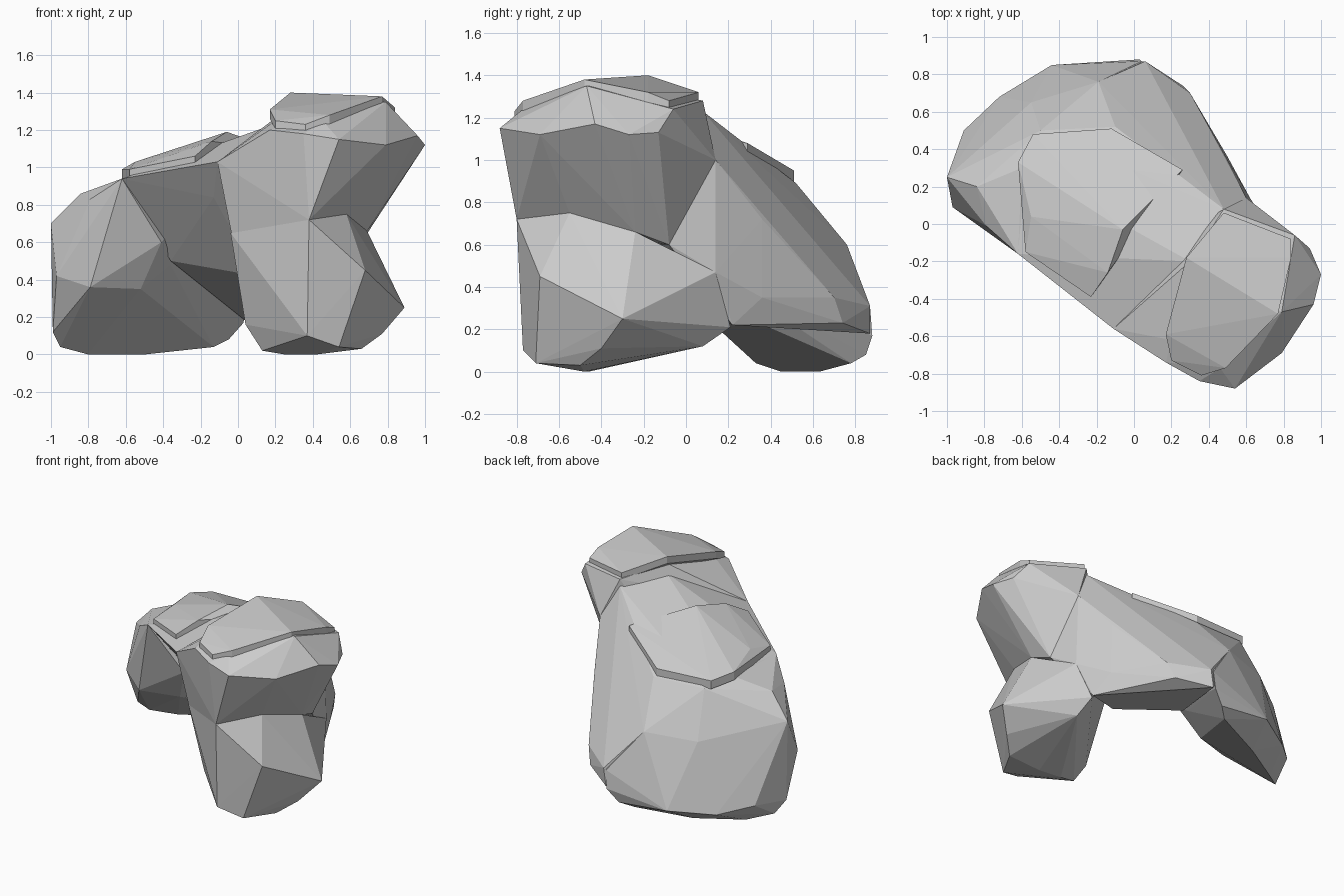
import bpy, bmesh


def hull(name, points):
    """Faceted stone chunk: convex hull around a few corner points."""
    bm = bmesh.new()
    for p in points:
        bm.verts.new(p)
    res = bmesh.ops.convex_hull(bm, input=bm.verts[:])
    junk = [g for g in res["geom_interior"] if isinstance(g, bmesh.types.BMVert)]
    bmesh.ops.delete(bm, geom=junk, context='VERTS')
    bmesh.ops.recalc_face_normals(bm, faces=bm.faces[:])
    me = bpy.data.meshes.new(name)
    bm.to_mesh(me)
    bm.free()
    ob = bpy.data.objects.new(name, me)
    bpy.context.collection.objects.link(ob)
    return ob


def slab(name, outline, thickness):
    """Thin layer of stone lying on the arch."""
    return hull(name, outline + [(x, y, z - thickness) for x, y, z in outline])


# front leg, lower half
foot = hull("front_foot", [
    (.25, -.46, 0), (.42, -.48, 0), (.13, -.47, .02), (.04, -.45, .16),
    (.37, -.77, .1), (.54, -.71, .04), (.66, -.5, .03), (.77, -.4, .11),
    (.89, -.3, .25), (.68, -.69, .45), (.38, -.8, .72), (.58, -.55, .75),
    (.69, -.24, .66), (.56, .08, .12), (.54, .21, .21), (.62, .14, .47),
    (-.04, -.52, .65), (.1, -.15, .58)])

# front leg, flaring head
head = hull("front_head", [
    (.38, -.8, .72), (.58, -.55, .75), (.69, -.24, .66), (.66, -.08, .6),
    (1, -.27, 1.12), (.94, -.13, 1.13), (.86, -.06, 1.24), (.96, -.43, 1.17),
    (.79, -.69, 1.12), (.54, -.88, 1.15), (.35, -.84, 1.18), (.17, -.74, 1.2),
    (-.11, -.56, 1.03), (.79, -.47, 1.35), (.3, -.2, 1.34), (.48, .08, 1.28),
    (.2, -.62, 1.25), (.6, .14, 1.0), (-.03, -.52, .62), (.1, -.15, .6),
    (.46, -.77, 1.24)])

# span between the legs
span = hull("arch_span", [
    (-.11, -.56, 1.03), (-.62, -.16, .94), (-.13, -.38, .84), (-.2, -.12, .67),
    (-.36, .08, .5), (-.15, 0, .53), (0, -.1, .5), (.1, -.1, .42),
    (.54, .22, .22), (.4, .42, .25), (.26, .74, .23), (.04, .87, .18),
    (.5, .36, .35), (.3, .7, .35), (.06, .87, .31), (.66, -.08, .6),
    (.3, -.2, 1.27), (.48, .08, 1.23), (.6, .14, 1.0), (.49, .36, .72),
    (-.06, -.03, 1.13), (.26, .29, 1.03), (-.19, .76, .6), (-.5, .5, .9),
    (-.6, .3, .93), (-.1, .52, .89), (.62, .14, .47)])

# sprawling back leg
back = hull("back_leg", [
    (-.95, .33, .04), (-.8, .45, 0), (-.5, .63, 0), (-.13, .78, .04),
    (-.05, .85, .08), (.03, .88, .17), (.04, .87, .3), (-.44, .85, .12),
    (-.72, .68, .1), (-.91, .5, .15), (-.99, .25, .12), (-1, .25, .7),
    (-.97, .09, .42), (-.79, -.02, .36), (-.52, .07, .35), (-.36, .12, .48),
    (-.41, -.04, .6), (-.62, -.16, .94), (-.79, -.01, .83), (-.84, .2, .86),
    (-.6, .3, .94), (-.5, .5, .9), (-.55, .65, .58), (-.19, .76, .6),
    (-.12, .5, .87)])

# merge the chunks into one rock
rock = span
for part in (head, foot, back):
    mod = rock.modifiers.new("merge", 'BOOLEAN')
    mod.operation = 'UNION'
    mod.solver = 'EXACT'
    mod.object = part
bpy.context.view_layer.update()
dg = bpy.context.evaluated_depsgraph_get()
merged = bpy.data.meshes.new_from_object(rock.evaluated_get(dg))
rock.modifiers.clear()
rock.data = merged
rock.name = "rock_arch"
for part in (head, foot, back):
    bpy.data.objects.remove(part, do_unlink=True)

# raised layers on top
slab("front_top_slab", [
    (.48, .06, 1.32), (.84, -.08, 1.28), (.84, -.18, 1.32), (.77, -.48, 1.38),
    (.49, -.77, 1.28), (.36, -.81, 1.23), (.2, -.73, 1.25), (.17, -.59, 1.31),
    (.28, -.18, 1.4)], .05)
slab("back_top_slab", [
    (-.62, .33, .99), (-.54, .48, .96), (-.12, .51, .95), (.26, .29, 1.08),
    (-.06, -.03, 1.19), (-.14, -.26, 1.14), (-.23, -.39, 1.06),
    (-.58, -.15, .99), (-.55, .04, 1.03)], .06)
